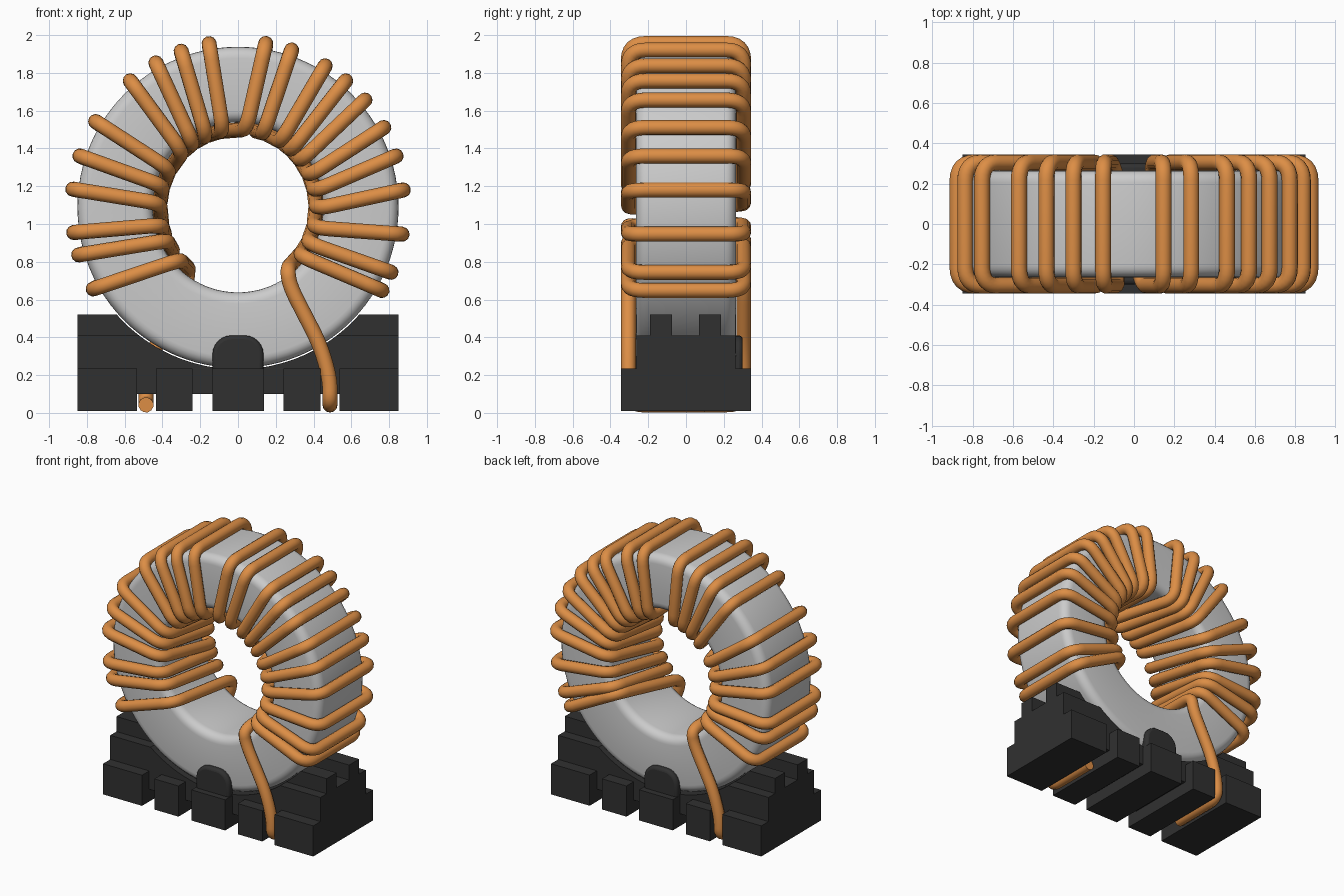
import bpy, bmesh
from math import sin, cos, asin, pi, radians
from mathutils import Vector

if "Cube" in bpy.data.objects:
    bpy.data.objects.remove(bpy.data.objects["Cube"])


def material(name, color):
    m = bpy.data.materials.new(name)
    m.diffuse_color = color
    m.use_nodes = True
    m.node_tree.nodes["Principled BSDF"].inputs["Base Color"].default_value = m.diffuse_color
    return m


COPPER = material("copper", (0.72, 0.27, 0.06, 1))
BLACK = material("black_plastic", (0.03, 0.03, 0.03, 1))
CZ = 1.088  # height of the ring axis


def extrude_xz(name, pts, y0, y1, mat=None):
    """Solid from an x-z outline, extruded along y."""
    bm = bmesh.new()
    face = bm.faces.new([bm.verts.new((x, y0, z)) for x, z in pts])
    ret = bmesh.ops.extrude_face_region(bm, geom=[face])
    bmesh.ops.translate(bm, vec=(0, y1 - y0, 0),
                        verts=[v for v in ret["geom"] if isinstance(v, bmesh.types.BMVert)])
    bmesh.ops.recalc_face_normals(bm, faces=bm.faces)
    me = bpy.data.meshes.new(name)
    bm.to_mesh(me)
    bm.free()
    ob = bpy.data.objects.new(name, me)
    bpy.context.collection.objects.link(ob)
    if mat:
        me.materials.append(mat)
    return ob


def smooth(ob, angle=35):
    bpy.ops.object.select_all(action='DESELECT')
    ob.select_set(True)
    bpy.context.view_layer.objects.active = ob
    bpy.ops.object.shade_smooth_by_angle(angle=radians(angle))


# Ring core: rounded rectangle section spun around the y axis
R_IN, R_OUT, HALF, CR = 0.45, 0.85, 0.265, 0.06
section = []
for cx, cy, a0 in ((R_OUT - CR, HALF - CR, 0), (R_IN + CR, HALF - CR, 90),
                   (R_IN + CR, -HALF + CR, 180), (R_OUT - CR, -HALF + CR, 270)):
    for k in range(6):
        a = radians(a0 + 18 * k)
        section.append((cx + CR * cos(a), cy + CR * sin(a)))
bm = bmesh.new()
N = 96
rings = [[bm.verts.new((r * cos(2 * pi * i / N), y, CZ + r * sin(2 * pi * i / N)))
          for r, y in section] for i in range(N)]
S = len(section)
for i in range(N):
    a, b = rings[i], rings[(i + 1) % N]
    for j in range(S):
        k = (j + 1) % S
        bm.faces.new((a[j], a[k], b[k], b[j]))
bmesh.ops.recalc_face_normals(bm, faces=bm.faces)
me = bpy.data.meshes.new("ring_core")
bm.to_mesh(me)
bm.free()
core = bpy.data.objects.new("ring_core", me)
bpy.context.collection.objects.link(core)
smooth(core)

# Winding: (outer angle, front inner angle) of each turn, in degrees
TURNS = [(-30, -38), (-23, -27), (-9.3, -15), (6, -1), (18, 12), (28.7, 24),
         (40.2, 36.5), (49.6, 47), (58.4, 57), (71.2, 71), (80.4, 84),
         (100, 101), (110, 114), (119.6, 125), (130.4, 135), (148.9, 151),
         (162, 164), (173.7, 177), (188.7, 193), (196.6, 205), (209.4, 222)]
WR, WY, W_OUT, W_IN = 0.04, 0.305, 0.88, 0.415


def at(radius, deg, y):
    a = radians(deg)
    return Vector((radius * cos(a), y, CZ + radius * sin(a)))


lead = [Vector(p) for p in ((0.487, 0.1, 0.042), (0.487, -WY, 0.042), (0.487, -WY, 0.18),
                            (0.435, -WY, 0.36), (0.275, -WY, 0.67))]
path = lead + [at(W_IN, -51, -WY)]
for outer, inner in TURNS:
    back_in = outer - 3 if outer < 90 else outer + 5
    path += [at(W_IN, back_in, WY), at(W_OUT, outer, WY),
             at(W_OUT, outer, -WY), at(W_IN, inner, -WY)]
path += [at(W_IN, 231, WY)]
path += [Vector((-p.x, -p.y, p.z)) for p in reversed(lead)]


def rounded(pts, setback=0.09, steps=6):
    """Replace each corner of a polyline with a small curve."""
    out = [pts[0]]
    for a, p, b in zip(pts, pts[1:], pts[2:]):
        s = p + (a - p).normalized() * min(setback, 0.45 * (a - p).length)
        e = p + (b - p).normalized() * min(setback, 0.45 * (b - p).length)
        for k in range(steps + 1):
            t = k / steps
            out.append(s * (1 - t) ** 2 + p * 2 * t * (1 - t) + e * t * t)
    return out + [pts[-1]]


pts = rounded(path)
cu = bpy.data.curves.new("wire_winding", 'CURVE')
cu.dimensions = '3D'
cu.bevel_depth = WR
cu.bevel_resolution = 4
cu.use_fill_caps = True
sp = cu.splines.new('POLY')
sp.points.add(len(pts) - 1)
for q, p in zip(sp.points, pts):
    q.co = (*p, 1)
cu.materials.append(COPPER)
wire = bpy.data.objects.new("wire_winding", cu)
bpy.context.collection.objects.link(wire)
bpy.ops.object.select_all(action='DESELECT')
wire.select_set(True)
bpy.context.view_layer.objects.active = wire
bpy.ops.object.convert(target='MESH')
smooth(bpy.context.view_layer.objects.active, 50)


# Base cradle: outlines with a circular saddle for the ring
def cradle(name, y0, y1, bottom, top):
    r = 0.857
    a0 = asin((top - CZ) / r)
    a1 = -pi - a0
    arc = [(r * cos(a), CZ + r * sin(a))
           for a in (a0 + (a1 - a0) * k / 32 for k in range(33))]
    outline = [(-0.85, bottom), (0.85, bottom), (0.85, top)] + arc + [(-0.85, top)]
    return extrude_xz(name, outline, y0, y1, BLACK)


cradle("base_cradle", -0.262, 0.262, 0.1, 0.41)
cradle("saddle_rib_front", -0.19, -0.075, 0.101, 0.52)
cradle("saddle_rib_back", 0.07, 0.185, 0.101, 0.52)

# Feet separated by wire slots
for i, (x0, x1) in enumerate(((-0.85, -0.535), (-0.435, -0.24), (-0.135, 0.138),
                              (0.24, 0.438), (0.538, 0.85))):
    extrude_xz(f"base_foot_{i + 1}", [(x0, 0.01), (x1, 0.01), (x1, 0.234), (x0, 0.234)],
               -0.345, 0.345, BLACK)

# Rounded retaining tabs on the front and back of the ring
tab = [(-0.135, 0.2), (0.135, 0.2)]
for cx, a0 in ((0.035, 0), (-0.035, 90)):
    tab += [(cx + 0.1 * cos(radians(a0 + 15 * k)), 0.31 + 0.1 * sin(radians(a0 + 15 * k)))
            for k in range(7)]
for name, y0, y1 in (("front_tab", -0.3, -0.24), ("back_tab", 0.24, 0.3)):
    ob = extrude_xz(name, tab, y0, y1, BLACK)
    bev = ob.modifiers.new("soft_edge", 'BEVEL')
    bev.width = 0.02
    bev.segments = 3
    bev.limit_method = 'ANGLE'
    smooth(ob)
